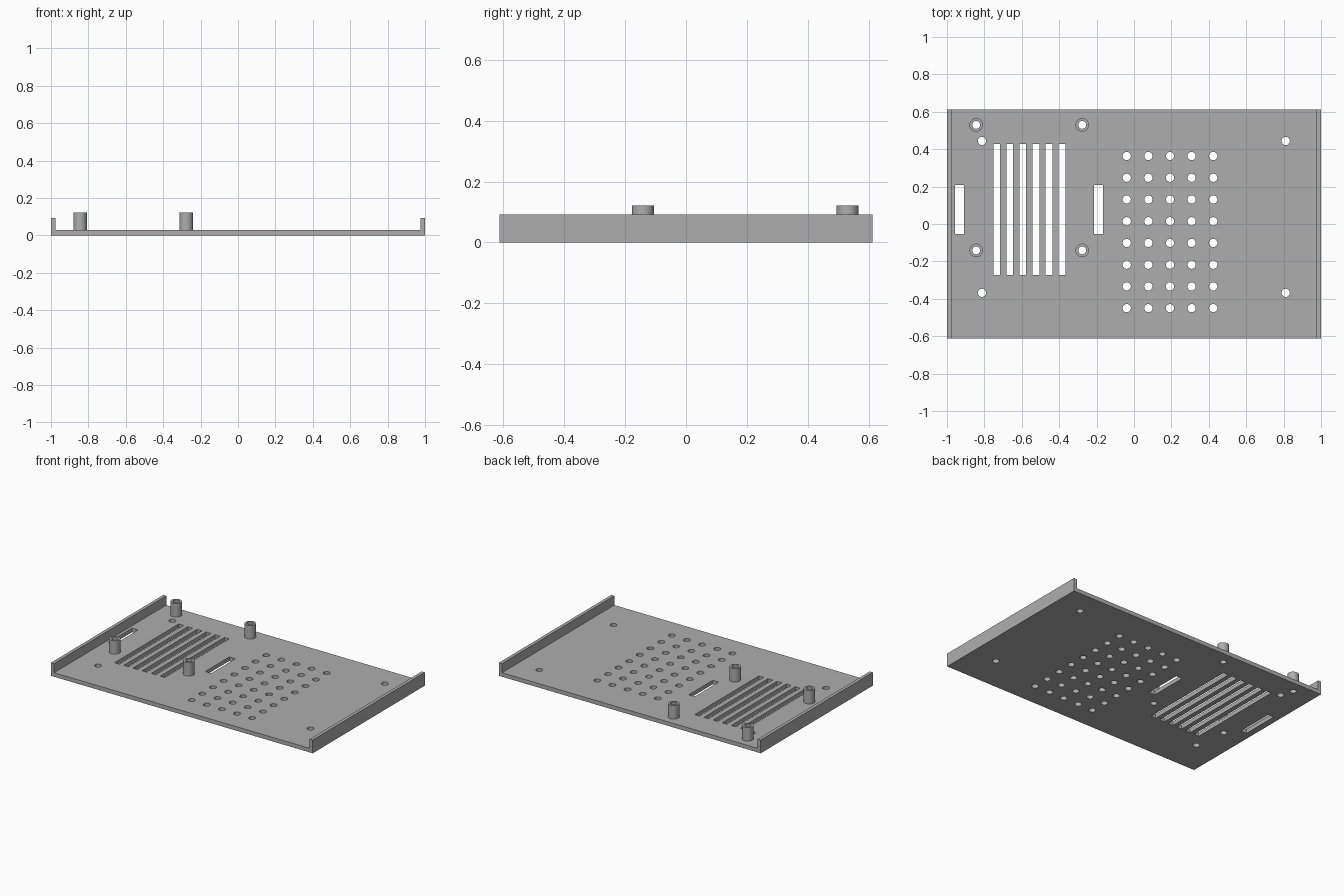
import bpy, bmesh
from math import radians
from mathutils import Matrix, Vector

if "Cube" in bpy.data.objects:
    bpy.data.objects.remove(bpy.data.objects["Cube"])

W, D = 1.0, 0.612                      # half width, half depth
FLOOR, WALL_TOP, WALL = 0.028, 0.092, 0.023
POST_TOP, POST_R, HOLE_R = 0.121, 0.036, 0.022
POSTS = [(x, y) for x in (-0.844, -0.277) for y in (-0.141, 0.53)]

grey = bpy.data.materials.new("plain grey")
grey.use_nodes = True
grey.diffuse_color = (0.42, 0.42, 0.42, 1)
grey.node_tree.nodes["Principled BSDF"].inputs["Base Color"].default_value = grey.diffuse_color


def make_object(name, bm):
    bmesh.ops.recalc_face_normals(bm, faces=bm.faces)
    mesh = bpy.data.meshes.new(name)
    bm.to_mesh(mesh)
    bm.free()
    mesh.materials.append(grey)
    obj = bpy.data.objects.new(name, mesh)
    bpy.context.collection.objects.link(obj)
    return obj


def add_cylinder(bm, x, y, radius, z0, z1):
    bmesh.ops.create_cone(bm, cap_ends=True, segments=32, radius1=radius, radius2=radius,
                          depth=z1 - z0, matrix=Matrix.Translation((x, y, (z0 + z1) / 2)))


def add_slot(bm, x, y, width, length):
    bmesh.ops.create_cube(bm, size=1, matrix=Matrix.Translation((x, y, 0))
                          @ Matrix.Diagonal((width, length, 0.5, 1)))


# Tray: U-shaped profile extruded from front to back
bm = bmesh.new()
half = [(W, 0), (W, WALL_TOP), (W - WALL, WALL_TOP), (W - WALL, FLOOR)]
outline = half + [(-x, z) for x, z in reversed(half)]
face = bm.faces.new([bm.verts.new((x, -D, z)) for x, z in outline])
ext = bmesh.ops.extrude_face_region(bm, geom=[face])
bmesh.ops.translate(bm, vec=Vector((0, 2 * D, 0)),
                    verts=[v for v in ext["geom"] if isinstance(v, bmesh.types.BMVert)])
tray = make_object("tray", bm)

# Standoff posts
parts = [tray]
for i, (x, y) in enumerate(POSTS):
    bm = bmesh.new()
    add_cylinder(bm, x, y, POST_R, FLOOR, POST_TOP)
    parts.append(make_object(f"standoff_{i + 1}", bm))

# Cutter holding every opening
bm = bmesh.new()
for x, y in POSTS:
    add_cylinder(bm, x, y, HOLE_R - 0.001, -0.25, 0.25)
for x in (-0.813, 0.811):              # mounting holes
    for y in (-0.368, 0.444):
        add_cylinder(bm, x, y, HOLE_R, -0.25, 0.25)
for col in range(5):                   # round vent grid
    for row in range(8):
        add_cylinder(bm, -0.039 + 0.1157 * col, -0.45 + 0.1162 * row, HOLE_R, -0.25, 0.25)
for i in range(6):                     # long vent slots
    add_slot(bm, -0.734 + 0.0697 * i, 0.078, 0.037, 0.70)
for x in (-0.933, -0.19):              # strap slots
    add_slot(bm, x, 0.078, 0.046, 0.262)
cutter = make_object("opening_cutter", bm)
cutter.hide_render = True

# Cut the openings, then smooth the round walls
for obj in parts:
    bpy.ops.object.select_all(action="DESELECT")
    obj.select_set(True)
    bpy.context.view_layer.objects.active = obj
    mod = obj.modifiers.new("openings", "BOOLEAN")
    mod.operation, mod.solver, mod.object = "DIFFERENCE", "EXACT", cutter
    bpy.ops.object.modifier_apply(modifier=mod.name)
    bpy.ops.object.shade_smooth_by_angle(angle=radians(30))
bpy.data.objects.remove(cutter)
